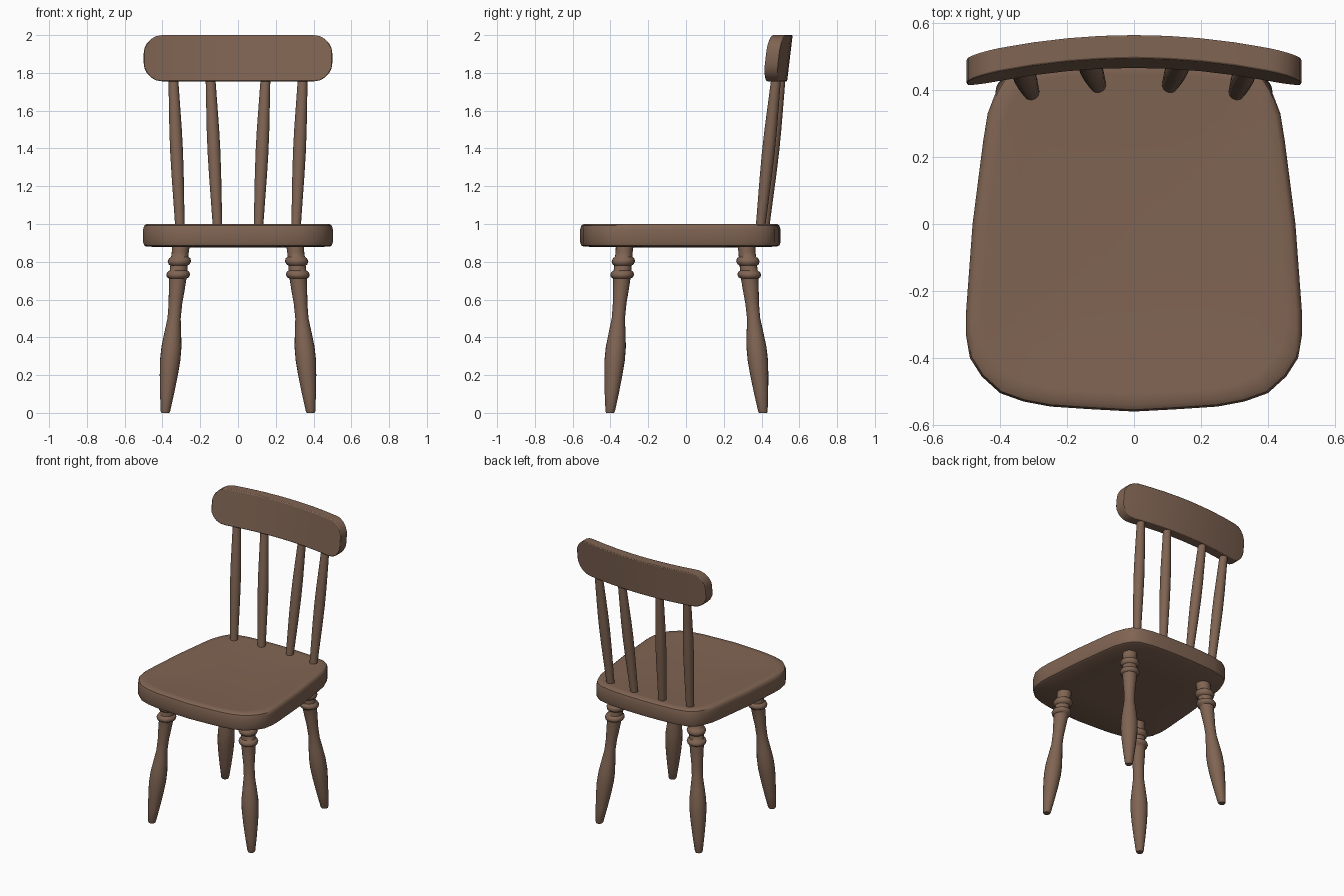
import bpy, bmesh, math

if "Cube" in bpy.data.objects:
    bpy.data.objects.remove(bpy.data.objects["Cube"])

wood = bpy.data.materials.new("brown wood")
wood.diffuse_color = (0.215, 0.128, 0.086, 1)
wood.use_nodes = True
wood.node_tree.nodes["Principled BSDF"].inputs["Base Color"].default_value = wood.diffuse_color


def loft(name, rings, smooth=40):
    """Skin a stack of equal-length vertex rings and cap both ends."""
    bm = bmesh.new()
    vr = [[bm.verts.new(p) for p in ring] for ring in rings]
    n = len(vr[0])
    for a, b in zip(vr, vr[1:]):
        for i in range(n):
            j = (i + 1) % n
            bm.faces.new((a[i], a[j], b[j], b[i]))
    bm.faces.new(vr[0][::-1])
    bm.faces.new(vr[-1])
    bmesh.ops.recalc_face_normals(bm, faces=bm.faces)
    me = bpy.data.meshes.new(name)
    bm.to_mesh(me)
    bm.free()
    me.materials.append(wood)
    me.shade_smooth()
    me.set_sharp_from_angle(angle=math.radians(smooth))
    ob = bpy.data.objects.new(name, me)
    bpy.context.collection.objects.link(ob)
    return ob


def turned(name, bottom, top, profile, sides=20):
    """Turned post: profile is (z, radius) along the slanted line bottom-top."""
    rings = []
    for z, r in profile:
        t = (z - bottom[2]) / (top[2] - bottom[2])
        cx = bottom[0] + t * (top[0] - bottom[0])
        cy = bottom[1] + t * (top[1] - bottom[1])
        rings.append([(cx + r * math.cos(2 * math.pi * k / sides),
                       cy + r * math.sin(2 * math.pi * k / sides), z)
                      for k in range(sides)])
    return loft(name, rings, 50)


# Seat: half outline mirrored, stacked with rounded rims and a shallow dish
half = [(0, -.56), (.13, -.553), (.25, -.545), (.33, -.53), (.4, -.505),
        (.455, -.455), (.49, -.4), (.502, -.33), (.502, -.27), (.482, 0),
        (.45, .25), (.437, .33), (.41, .4), (.385, .44), (.34, .47),
        (.25, .489), (.13, .497), (0, .5)]
outline = half + [(-x, y) for x, y in half[-2:0:-1]]
layers = [(.5, .876), (.965, .88), (.99, .887), (1, .902), (1, .972),
          (.99, .991), (.965, 1.0), (.9, .999), (.75, .994), (.5, .988), (.2, .985)]
loft("seat", [[(x * s, (y + .03) * s - .03, z) for x, y in outline]
              for s, z in layers])

# Legs: splayed, tapered feet, two turned rings near the top
leg_profile = [(0, .021), (.008, .025), (.1, .037), (.2, .048), (.28, .054),
               (.35, .053), (.42, .045), (.5, .035), (.58, .036), (.65, .042),
               (.7, .045), (.712, .047), (.718, .058), (.732, .063), (.746, .058),
               (.753, .047), (.78, .046), (.787, .056), (.803, .062),
               (.819, .056), (.826, .046), (.85, .045), (.9, .048)]
for sy, row, yb, yt in ((-1, "front", .402, .325), (1, "back", .408, .32)):
    for sx, side in ((-1, "left"), (1, "right")):
        turned(f"{row}_{side}_leg", (sx * .385, sy * yb, 0),
               (sx * .303, sy * yt, .88), leg_profile)

# Back spindles, leaning outward and backward
spindle_profile = [(.98, .025), (1.1, .028), (1.25, .032), (1.38, .034),
                   (1.5, .033), (1.65, .029), (1.8, .025)]
for sx, side in ((-1, "left"), (1, "right")):
    for part, xb, yb, xt, yt in (("outer", .308, .396, .343, .478),
                                 ("inner", .109, .418, .146, .502)):
        turned(f"{side}_{part}_spindle", (sx * xb, yb, 1.0),
               (sx * xt, yt, 1.78), spindle_profile)

# Back rest: bowed, tilted board with rounded ends
R, HALF_H, MID_Z = .1, .1225, 1.8775
arc = [math.radians(a) for a in (0, 18, 36, 54, 72, 90)]
right = [.1, .2, .3] + [.4 + R * math.sin(a) for a in arc]
stations = [-x for x in reversed(right)] + [0] + right
sections = []
for x in stations:
    over = max(0, abs(x) - .4)
    h = HALF_H - R + math.sqrt(max(0, R * R - over * over))
    ring = []
    for dy, sz in ((-.035, -1), (.035, -1), (.035, 1), (-.035, 1)):
        lean = sz * h * .12
        ring.append((x, .515 - .24 * x * x + dy + lean, MID_Z + sz * h))
    sections.append(ring)
rest = loft("back_rest", sections, 35)
bev = rest.modifiers.new("soft edges", "BEVEL")
bev.width = .01
bev.segments = 2
bev.limit_method = "ANGLE"
bev.angle_limit = math.radians(50)
